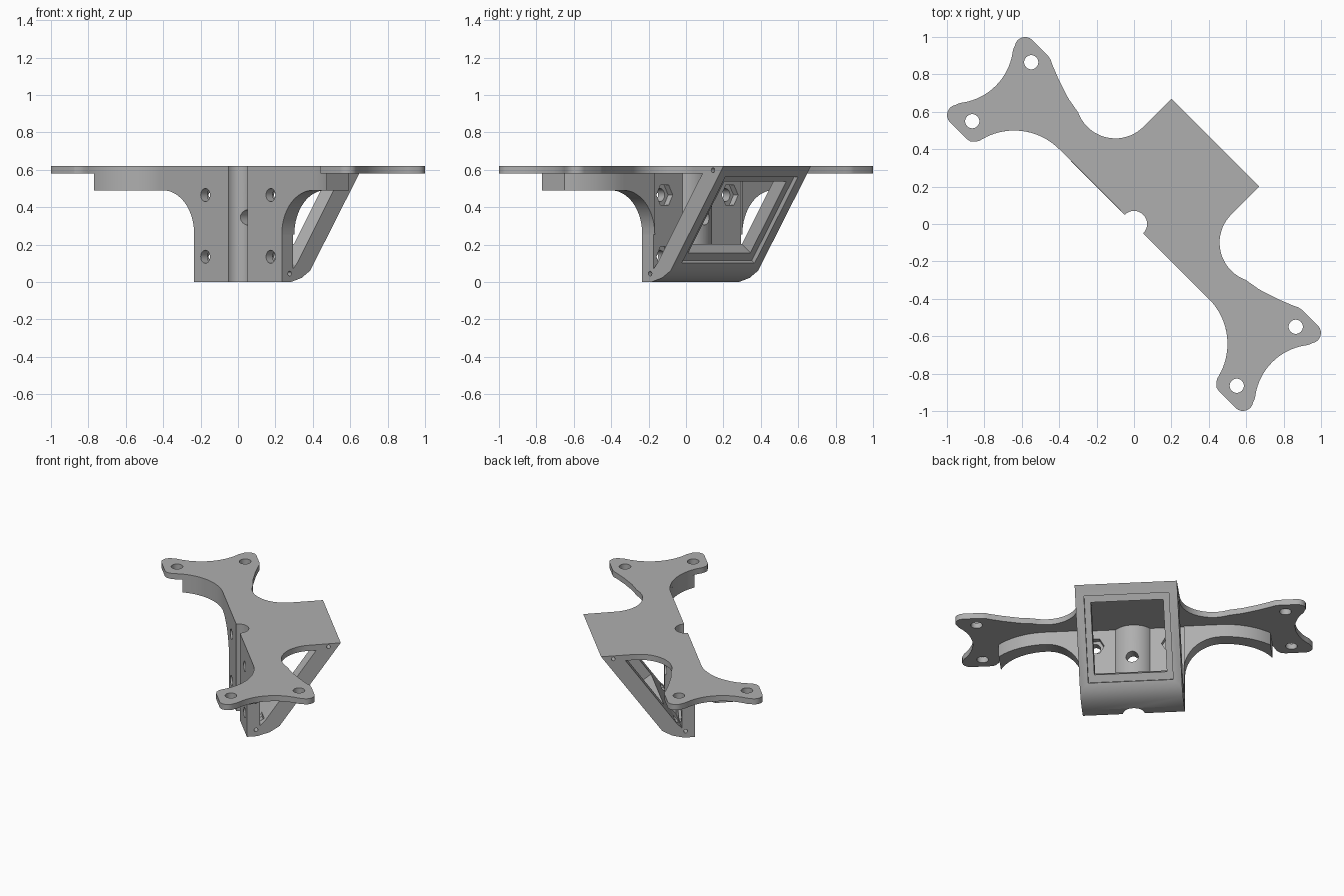
import bpy, bmesh, math
from mathutils import Matrix

if "Cube" in bpy.data.objects:
    bpy.data.objects.remove(bpy.data.objects["Cube"])

grey = bpy.data.materials.new("plain_grey")
grey.use_nodes = True
grey.diffuse_color = (0.43, 0.43, 0.43, 1)
grey.node_tree.nodes["Principled BSDF"].inputs["Base Color"].default_value = grey.diffuse_color

# The part is laid out with u along the arms and v backwards, then turned 45 degrees
W, DEPTH, PLATE_Z, TOP = 0.331, 0.615, 0.58, 0.62
ALONG = {
    "z": lambda a, b, h: (a, b, h),   # outline (u, v)
    "v": lambda a, b, h: (a, h, b),   # outline (u, z)
    "u": lambda a, b, h: (h, a, b),   # outline (v, z)
}


def arc(cx, cy, r, a0, a1, n=16):
    angles = [math.radians(a0 + (a1 - a0) * i / n) for i in range(n + 1)]
    return [(cx + r * math.cos(a), cy + r * math.sin(a)) for a in angles]


def circle(cx, cy, r, n=32):
    return arc(cx, cy, r, 0, 360, n)[:-1]


def mirror(pts):
    return [(-a, b) for a, b in reversed(pts)]


def prism(name, pts, axis, lo, hi):
    put = ALONG[axis]
    bm = bmesh.new()
    rings = [[bm.verts.new(put(a, b, h)) for a, b in pts] for h in (lo, hi)]
    for ring in rings:
        bm.faces.new(ring)
    n = len(pts)
    for i in range(n):
        j = (i + 1) % n
        bm.faces.new((rings[0][i], rings[0][j], rings[1][j], rings[1][i]))
    bmesh.ops.recalc_face_normals(bm, faces=bm.faces)
    mesh = bpy.data.meshes.new(name)
    bm.to_mesh(mesh)
    bm.free()
    mesh.materials.append(grey)
    obj = bpy.data.objects.new(name, mesh)
    bpy.context.collection.objects.link(obj)
    return obj


def activate(obj):
    bpy.ops.object.select_all(action="DESELECT")
    obj.select_set(True)
    bpy.context.view_layer.objects.active = obj


def cut(obj, pts, axis, lo, hi):
    cutter = prism("cutter", pts, axis, lo, hi)
    cutter.hide_render = True
    mod = obj.modifiers.new("cut", "BOOLEAN")
    mod.operation, mod.solver, mod.object = "DIFFERENCE", "EXACT", cutter
    activate(obj)
    bpy.ops.object.modifier_apply(modifier=mod.name)
    bpy.data.objects.remove(cutter)


# Top plate with two flared arms and a half-round notch in front
half = arc(0, 0, 0.07, 90, 0, 10)
half += arc(0.566, -0.34, 0.34, 90, 12, 20)
half += [(0.912, -0.29), (0.93, -0.306), (0.955, -0.311)]
half += arc(1.08, -0.256, 0.055, -90, 35, 8)
half += arc(1.365, 0, 0.32, 218.7, 141.3, 20)
half += arc(1.08, 0.256, 0.055, -35, 90, 8)
half += [(0.96, 0.311), (0.935, 0.306), (0.91, 0.293), (0.827, 0.26), (0.721, 0.226)]
half += arc(0.544, 0.403, 0.212, -65, -180, 20)
half += [(W, DEPTH)]
plate = prism("top_plate", half + mirror(half)[:-1], "z", PLATE_Z, TOP)
for v in plate.data.vertices:
    if v.co.y > 0.6 and v.co.z < 0.6:
        v.co.y -= 0.029          # continue the slope of the back frame
for u in (-1, 1):
    for v in (-0.223, 0.223):
        cut(plate, circle(u, v, 0.038), "z", 0.5, 0.7)

# Housing: front wall, floor lip and sloping back frame
base_v, base_z = 0.214, 0.06
profile = [(0, 0), (0.07, 0), (0.15, 0.022), (base_v, base_z),
           (DEPTH - 0.029, PLATE_Z), (0, PLATE_Z)]
housing = prism("housing", profile, "u", -W, W)
cut(housing, [(0.085, 0.07), (0.115, 0.1), (0.469, 0.6), (0.085, 0.6)], "u", -0.5, 0.5)


def slope_rect(s0, s1, depth):
    dv, dz = 0.581, 0.814
    return [(base_v + s * dv + d * dz, base_z + s * dz - d * dv)
            for s, d in ((s0, -depth), (s1, -depth), (s1, 0.1), (s0, 0.1))]


# Stepped opening in the sloping frame
cut(housing, slope_rect(0.1, 0.57, 0.13), "u", -0.235, 0.235)
cut(housing, slope_rect(0.05, 0.615, 0.025), "u", -0.275, 0.275)

# Round boss behind the front groove
boss = prism("cable_boss", arc(0, 0, 0.14, 20, 160, 24), "z", 0.02, PLATE_Z)
for part in (housing, boss):
    cut(part, circle(0, 0, 0.07, 40), "z", -0.1, 0.7)
    cut(part, circle(0, 0.345, 0.04, 24), "v", -0.1, 0.17)

# Bolt holes with hexagonal nut pockets
for u in (-0.247, 0.247):
    for z in (0.135, 0.465):
        cut(housing, circle(u, z, 0.035, 24), "v", -0.1, 0.12)
        cut(housing, circle(u, z, 0.062, 6), "v", 0.05, 0.12)

# Small screw holes in the sides of the frame
for side in (-1, 1):
    lo, hi = sorted((side * 0.27, side * 0.4))
    cut(housing, circle(0.06, 0.045, 0.013, 12), "u", lo, hi)
    cut(plate, circle(0.535, 0.598, 0.013, 12), "u", lo, hi)

parts = [plate, housing, boss]

# Filleted webs and curved ribs below the arms
web = [(W, PLATE_Z)] + arc(0.566, 0.255, 0.235, 180, 90) + [(0.566, PLATE_Z)]
rib = arc(0.566, -0.34, 0.34, 90, 22.6) + arc(0.566, -0.34, 0.435, 43.8, 90)
for name, flip in (("left", False), ("right", True)):
    parts.append(prism(name + "_web", mirror(web) if flip else web, "v", 0, 0.095))
    parts.append(prism(name + "_rib", mirror(rib) if flip else rib, "z", 0.49, PLATE_Z))

# Turn into place and smooth the curved walls
for part in parts:
    part.data.transform(Matrix.Rotation(math.radians(-45), 4, "Z"))
    activate(part)
    bpy.ops.object.shade_smooth_by_angle(angle=math.radians(25))
